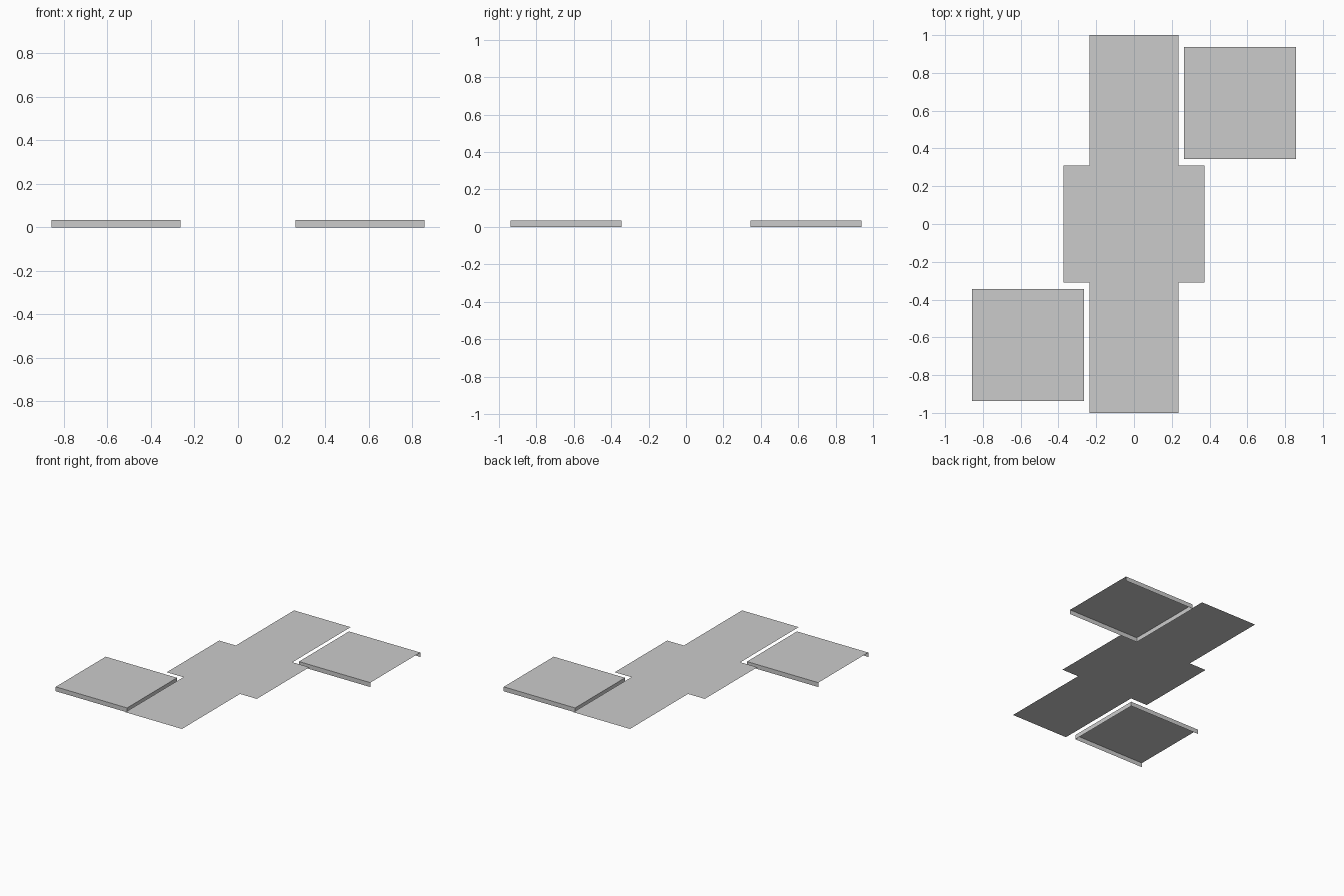
import bpy

cube = bpy.data.objects.get("Cube")
if cube:
    bpy.data.objects.remove(cube, do_unlink=True)

TOP = 0.033

# One plain grey for every part
GREY = (0.6, 0.6, 0.6, 1.0)
grey = bpy.data.materials.new("light_grey")
grey.use_nodes = True
grey.diffuse_color = GREY
grey.node_tree.nodes["Principled BSDF"].inputs["Base Color"].default_value = GREY


def add_mesh(name, verts, faces):
    mesh = bpy.data.meshes.new(name)
    mesh.from_pydata(verts, [], faces)
    mesh.materials.append(grey)
    obj = bpy.data.objects.new(name, mesh)
    bpy.context.collection.objects.link(obj)
    return obj


def add_sheet(name, half_x, half_y, z):
    """Flat rectangular sheet centred on the origin."""
    verts = [(-half_x, -half_y, z), (half_x, -half_y, z),
             (half_x, half_y, z), (-half_x, half_y, z)]
    return add_mesh(name, verts, [(0, 1, 2, 3)])


def add_tray(name, side):
    """Panel with a thin skirt on three edges, open underneath and outward."""
    inner, outer, near, far = [side * v for v in (0.265, 0.857, 0.345, 0.937)]
    corners = [(outer, near), (outer, far), (inner, far), (inner, near)]
    verts = [(x, y, z) for z in (0.0, TOP) for x, y in corners]
    faces = [(4, 5, 6, 7),                                # top panel
             (1, 2, 6, 5), (2, 3, 7, 6), (3, 0, 4, 7)]    # skirts
    return add_mesh(name, verts, faces)


# Long walkway and the wider middle sheet just beneath it
add_sheet("long_strip", 0.235, 1.0, TOP)
add_sheet("middle_sheet", 0.374, 0.311, TOP - 0.0005)

# Raised side panels, diagonally opposite each other
add_tray("left_back_panel", 1)
add_tray("right_front_panel", -1)
